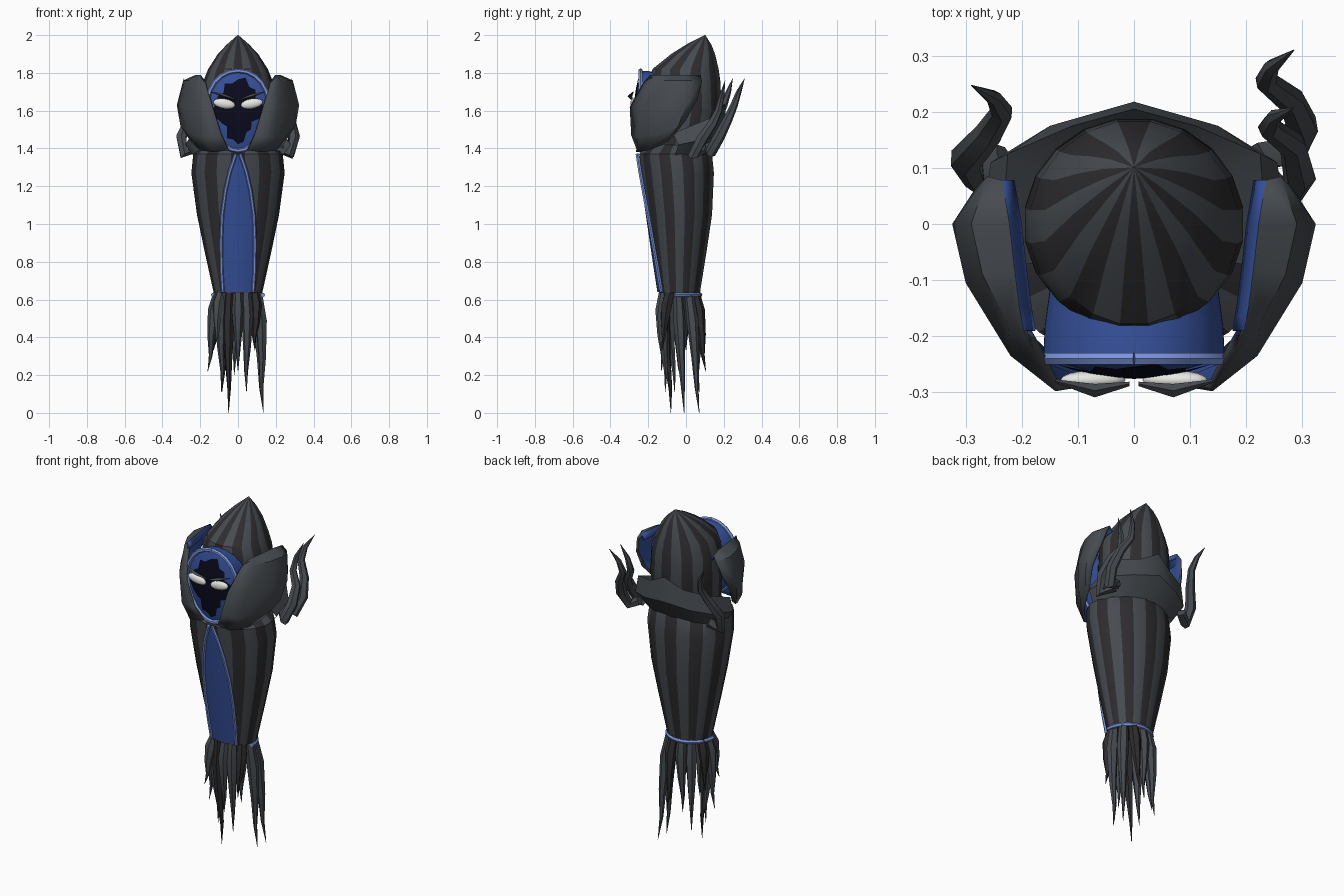
import bpy, bmesh, math
from mathutils import Vector, Quaternion

if "Cube" in bpy.data.objects:
    bpy.data.objects.remove(bpy.data.objects["Cube"])


def material(name, r, g, b):
    m = bpy.data.materials.new(name)
    m.diffuse_color = (r, g, b, 1)
    m.use_nodes = True
    m.node_tree.nodes["Principled BSDF"].inputs["Base Color"].default_value = m.diffuse_color
    return m


GRAY = material("slate gray", 0.062, 0.070, 0.080)
DARK = material("charcoal", 0.027, 0.025, 0.028)
BLUE = material("deep blue", 0.036, 0.080, 0.32)
TRIM = material("periwinkle", 0.20, 0.30, 0.72)
NAVY = material("shadow navy", 0.003, 0.003, 0.012)
WHITE = material("eye white", 0.85, 0.85, 0.82)


def skin(name, rows, mats, closed=True, rule=None, caps=False, recalc=True, angle=30):
    """Skin a grid of points; rule(i, j) picks the material slot."""
    bm = bmesh.new()
    grid = [[bm.verts.new(p) for p in row] for row in rows]
    n = len(rows[0])
    for i in range(len(rows) - 1):
        for j in range(n if closed else n - 1):
            k = (j + 1) % n
            f = bm.faces.new((grid[i][j], grid[i][k], grid[i + 1][k], grid[i + 1][j]))
            f.material_index = rule(i, j) if rule else 0
    if caps:
        bm.faces.new(grid[0])
        bm.faces.new(grid[-1])
    bmesh.ops.remove_doubles(bm, verts=bm.verts, dist=0.0005)
    if recalc:
        bmesh.ops.recalc_face_normals(bm, faces=bm.faces)
    me = bpy.data.meshes.new(name)
    bm.to_mesh(me)
    bm.free()
    for m in mats:
        me.materials.append(m)
    ob = bpy.data.objects.new(name, me)
    bpy.context.collection.objects.link(ob)
    bpy.ops.object.select_all(action='DESELECT')
    ob.select_set(True)
    bpy.context.view_layer.objects.active = ob
    bpy.ops.object.shade_smooth_by_angle(angle=math.radians(angle))
    return ob


def tube(name, pts, radii, mat, sides=6):
    """Tapered tube along a path."""
    pts = [Vector(p) for p in pts]
    q, rows = Quaternion(), []
    for i, p in enumerate(pts):
        t = (pts[min(i + 1, len(pts) - 1)] - pts[max(i - 1, 0)]).normalized()
        q = (q @ Vector((0, 0, 1))).rotation_difference(t) @ q
        r = radii[i] if isinstance(radii, (list, tuple)) else radii
        rows.append([p + q @ Vector((r * math.cos(a), r * math.sin(a), 0))
                     for a in (2 * math.pi * k / sides for k in range(sides))])
    return skin(name, rows, [mat], caps=True, angle=50)


def mirror(ob):
    m = ob.modifiers.new("mirror", 'MIRROR')
    m.merge_threshold = 0.001
    return ob


# Striped body and hood: rings of (z, half width, front y, back y)
N = 20
BODY = [(0.635, 0.13, -0.145, 0.075), (0.85, 0.178, -0.178, 0.11), (1.05, 0.22, -0.207, 0.14),
        (1.27, 0.25, -0.238, 0.15), (1.37, 0.24, -0.25, 0.14), (1.42, 0.17, -0.2, 0.12)]
HOOD = [(1.38, 0.17, -0.2, 0.13), (1.6, 0.197, -0.19, 0.19), (1.75, 0.188, -0.195, 0.185),
        (1.82, 0.16, -0.18, 0.175), (1.9, 0.108, -0.08, 0.155), (1.95, 0.06, 0.0, 0.135),
        (2.0, 0.002, 0.098, 0.102)]


def ring(z, rx, yf, yb):
    cy, ry = (yf + yb) / 2, (yb - yf) / 2
    return [(rx * math.sin(a), cy - ry * math.cos(a), z)
            for a in (2 * math.pi * (j - 0.5) / N for j in range(N))]


for name, prof in (("body", BODY), ("hood", HOOD)):
    skin(name, [ring(*r) for r in prof], [DARK, GRAY], caps=True, rule=lambda i, j: j % 2)


# Front panel hugging the body, with trim on both edges
def body_front(x, z):
    for a, b in zip(BODY, BODY[1:]):
        if a[0] <= z <= b[0]:
            t = (z - a[0]) / (b[0] - a[0])
            rx, yf, yb = (a[k] + t * (b[k] - a[k]) for k in (1, 2, 3))
            return (yf + yb) / 2 - (yb - yf) / 2 * math.sqrt(1 - (x / rx) ** 2) - 0.006


PANEL = [(0.64, 0.08), (0.75, 0.087), (0.9, 0.09), (1.05, 0.084), (1.18, 0.066), (1.28, 0.043), (1.37, 0.012)]
skin("front_panel", [[(w * u, body_front(w * u, z), z) for u in (-1, -0.5, 0, 0.5, 1)]
                     for z, w in PANEL], [BLUE], closed=False)
for s, side in ((-1, "left"), (1, "right")):
    tube(side + "_panel_trim", [(s * w, body_front(w, z) - 0.002, z) for z, w in PANEL], 0.01, TRIM)


# Face opening: hood lining, rim, dome and jagged shadow
def oval(t, s, y):
    return (0.162 * s * math.sin(t) * (1 + 0.12 * math.cos(t)), y, 1.6 + 0.212 * s * math.cos(t))


M = 24
ANG = [2 * math.pi * k / M for k in range(M)]
skin("hood_lining", [[oval(t, s, y) for t in ANG] for s, y in ((0.93, -0.12), (0.98, -0.18), (1, -0.24))], [BLUE])
tube("face_rim", [oval(t, 1, -0.24) for t in ANG + [0]], 0.012, TRIM)


def dome_y(s):
    return -0.235 - 0.036 * (1 - s * s)


skin("face_dome", [[oval(t, s, dome_y(s)) for t in ANG] for s in (1, 0.75, 0.5, 0.25, 0)], [BLUE])
JAG = [0.78, 0.86, 0.68, 0.74, 0.62, 0.8, 0.84, 0.76, 0.55, 0.66, 0.62, 0.8,
       0.84, 0.74, 0.8, 0.56, 0.64, 0.74, 0.86, 0.7, 0.72, 0.62, 0.78, 0.7]
skin("face_shadow", [[oval(t, f * u, dome_y(f * u) - 0.005) for t, f in zip(ANG, JAG)]
                     for u in (1, 0.7, 0.35, 0)], [NAVY])

# Eyes and brows
eye_rows = [[(0.073 + 0.058 * math.cos(b), -0.278 + 0.017 * math.sin(b) * math.cos(a),
              1.637 + 0.027 * math.sin(b) * math.sin(a) + 0.008 * math.cos(b))
             for a in (2 * math.pi * k / 12 for k in range(12))]
            for b in (math.pi * k / 8 for k in range(9))]
mirror(skin("eyes", eye_rows, [WHITE], angle=60))
brow = [(0.008, -0.285, 1.657, 0.004), (0.07, -0.297, 1.676, 0.012), (0.14, -0.28, 1.698, 0.003)]
mirror(skin("brows", [[(x, y - r, z), (x, y, z + r), (x, y + r, z), (x, y, z - r * 0.6)]
                      for x, y, z, r in brow], [GRAY], caps=True))

# Big side collar wings: rows go up, columns front to back
WING = [[(0.05, -0.26, 1.39), (0.13, -0.265, 1.38), (0.2, -0.2, 1.39), (0.24, -0.12, 1.42), (0.25, -0.07, 1.46)],
        [(0.09, -0.29, 1.47), (0.19, -0.255, 1.46), (0.27, -0.14, 1.48), (0.305, -0.04, 1.52), (0.29, 0.0, 1.55)],
        [(0.14, -0.298, 1.62), (0.22, -0.235, 1.62), (0.3, -0.105, 1.62), (0.324, 0.0, 1.63), (0.285, 0.06, 1.66)],
        [(0.178, -0.225, 1.75), (0.225, -0.18, 1.76), (0.27, -0.09, 1.76), (0.29, 0.0, 1.76), (0.262, 0.085, 1.755)],
        [(0.197, -0.19, 1.79), (0.204, -0.15, 1.79), (0.213, -0.08, 1.79), (0.222, 0.0, 1.79), (0.235, 0.078, 1.785)]]
WING.append([(x - 0.022, y, z - 0.03) for x, y, z in WING[-1]])
wing = skin("collar_wings", WING, [GRAY, BLUE], closed=False, recalc=False, angle=40,
            rule=lambda i, j: int(i == 4))
sol = wing.modifiers.new("thickness", 'SOLIDIFY')
sol.thickness = 0.015
sol.offset = -1
sol.material_offset = 1
mirror(wing)

# Back collar
BACK = [[(0, 0.13, 1.37), (0.13, 0.11, 1.37), (0.21, 0.06, 1.36), (0.235, -0.06, 1.36)],
        [(0, 0.218, 1.5), (0.15, 0.175, 1.47), (0.255, 0.11, 1.45), (0.28, -0.04, 1.42)],
        [(0, 0.205, 1.64), (0.11, 0.175, 1.58), (0.225, 0.125, 1.56), (0.24, -0.07, 1.48)],
        [(0, 0.17, 1.58), (0.09, 0.14, 1.55), (0.16, 0.08, 1.52), (0.17, -0.07, 1.46)]]
mirror(skin("back_collar", BACK, [GRAY], closed=False, angle=40))

# Curling shoulder tentacles
CURLS = {
    "left_tentacle": [(-0.23, 0.12, 1.4), (-0.285, 0.085, 1.37), (-0.3, 0.115, 1.46), (-0.26, 0.16, 1.55),
                      (-0.235, 0.2, 1.63), (-0.25, 0.225, 1.7), (-0.29, 0.247, 1.77)],
    "right_tentacle_front": [(0.22, 0.1, 1.4), (0.275, 0.04, 1.37), (0.295, 0.085, 1.45), (0.283, 0.14, 1.53),
                             (0.24, 0.172, 1.6), (0.25, 0.19, 1.68), (0.285, 0.207, 1.76)],
    "right_tentacle_back": [(0.22, 0.12, 1.41), (0.28, 0.13, 1.38), (0.3, 0.175, 1.46), (0.28, 0.22, 1.55),
                            (0.235, 0.255, 1.63), (0.245, 0.28, 1.7), (0.285, 0.31, 1.77)]}
for name, path in CURLS.items():
    tube(name, path, [0.026, 0.031, 0.03, 0.025, 0.02, 0.014, 0.001], GRAY)

# Waist ring, open at the front
tube("waist_ring", [(0.132 * math.cos(a), -0.06 + 0.135 * math.sin(a), 0.625)
                    for a in (math.pi * k / 14 for k in range(15))], 0.012, TRIM)

# Hanging tendrils: (angle from the front, tip x, y, z)
TENDRILS = [(0, 0.0, -0.13, 0.22), (25, 0.045, -0.11, 0.11), (55, 0.09, -0.13, 0.33), (85, 0.135, -0.01, 0.0),
            (125, 0.135, 0.07, 0.0), (155, 0.05, 0.105, 0.22), (185, -0.02, 0.06, 0.2), (215, -0.085, 0.07, 0.11),
            (250, -0.13, 0.0, 0.33), (280, -0.16, -0.04, 0.22), (305, -0.12, -0.14, 0.36),
            (335, -0.05, -0.08, 0.0), (310, -0.088, -0.06, 0.11)]
for k, (deg, tx, ty, tz) in enumerate(TENDRILS):
    a = math.radians(deg)
    top = Vector((0.103 * math.sin(a), -0.035 - 0.085 * math.cos(a), 0.65))
    tip = Vector((tx, ty, tz))
    out = Vector((math.sin(a), -math.cos(a), 0))
    path = [top.lerp(tip, t) + out * b for t, b in ((0, 0), (0.25, 0.012), (0.55, 0.008), (0.8, -0.004), (1, 0))]
    tube("tendril_%02d" % (k + 1), path, [0.024, 0.032, 0.021, 0.01, 0.001], DARK if k % 3 == 2 else GRAY)
